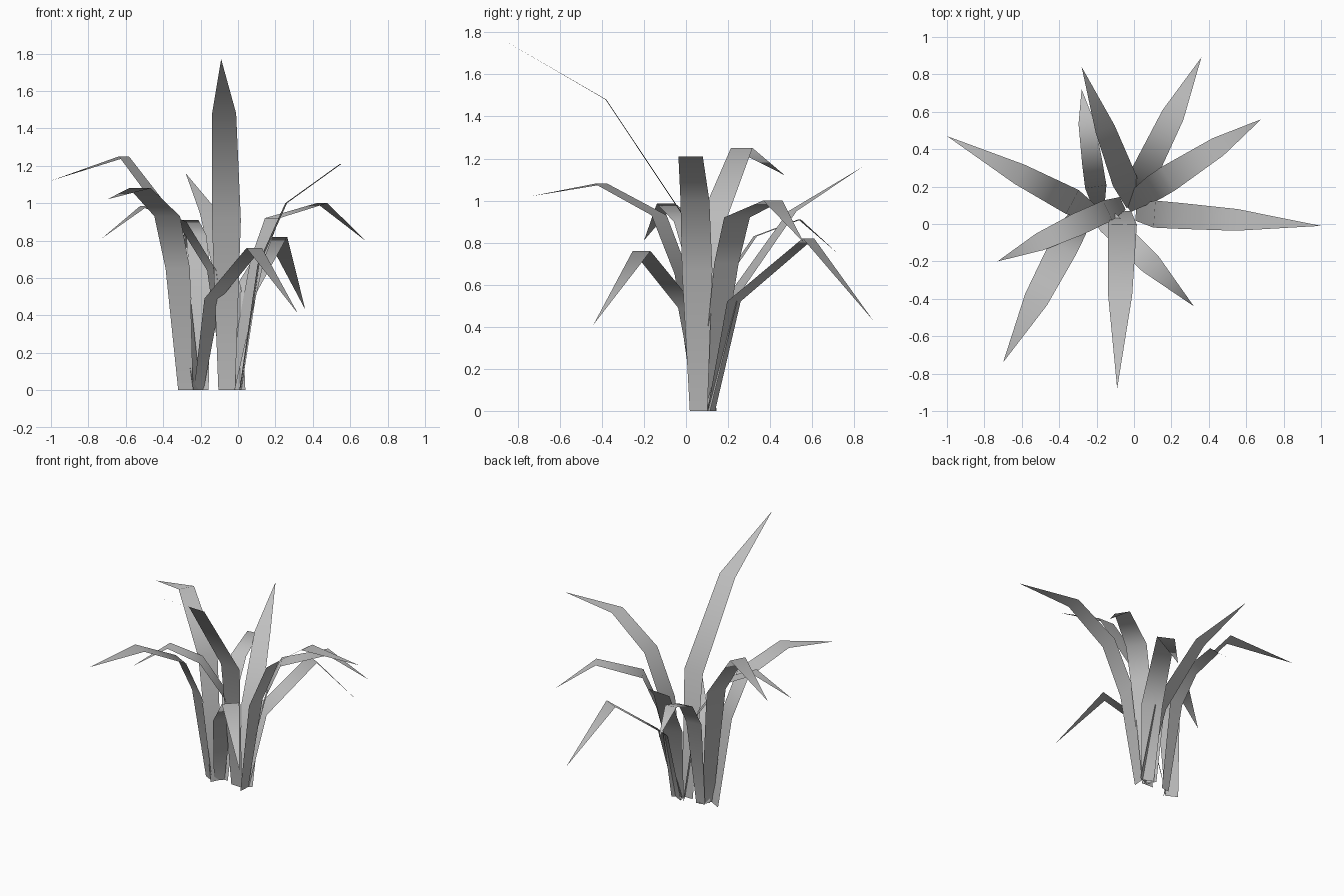
import bpy
from mathutils import Vector

cube = bpy.data.objects.get("Cube")
if cube:
    bpy.data.objects.remove(cube, do_unlink=True)

# Single leaf colour
mat = bpy.data.materials.new("pale_grey")
mat.use_nodes = True
GREY = (0.52, 0.52, 0.52, 1)
mat.diffuse_color = GREY
mat.node_tree.nodes["Principled BSDF"].inputs["Base Color"].default_value = GREY


def leaf(name, base, tip, tip_z, bends, width=0.145):
    """Bent blade: bends are (fraction of plan length, height, share of width)."""
    base, tip = Vector((*base, 0)), Vector((*tip, 0))
    out = (tip - base).normalized()
    side = Vector((-out.y, out.x, 0))
    verts, faces = [], []
    for t, z, share in [(0, 0, 0.58)] + bends:
        mid = base.lerp(tip, t) + Vector((0, 0, z))
        half = side * width * share / 2
        verts += [mid - half, mid + half]
    verts.append(tip + Vector((0, 0, tip_z)))
    for i in range(0, len(verts) - 3, 2):
        faces.append((i, i + 2, i + 3, i + 1))
    n = len(verts)
    faces.append((n - 3, n - 1, n - 2))
    mesh = bpy.data.meshes.new(name)
    mesh.from_pydata(verts, [], faces)
    mesh.materials.append(mat)
    mesh.shade_smooth()
    obj = bpy.data.objects.new(name, mesh)
    bpy.context.collection.objects.link(obj)


# Tall leaf and the front leaves
leaf("tall_front_leaf", (-0.06, 0.07), (-0.09, -0.88), 1.77,
     [(0.075, 0.91, 1), (0.474, 1.48, 0.83)], 0.155)
leaf("front_left_leaf", (-0.21, 0.08), (0.32, -0.44), 0.41,
     [(0.14, 0.49, 1), (0.56, 0.76, 0.95)], 0.125)
leaf("front_right_leaf", (-0.28, 0.06), (-0.70, -0.74), 1.02,
     [(0.1, 0.65, 0.95), (0.235, 0.93, 1), (0.58, 1.08, 0.85)], 0.155)

# Side leaves
leaf("left_leaf", (0.01, 0.06), (1.0, -0.01), 1.21,
     [(0.1, 0.67, 1), (0.25, 1.0, 0.95), (0.545, 1.21, 0.8)])
leaf("right_leaf", (-0.06, 0.11), (-0.73, -0.20), 0.81,
     [(0.12, 0.64, 0.9), (0.36, 0.9, 0.95), (0.66, 0.985, 0.75)], 0.13)
leaf("back_right_leaf", (-0.22, 0.06), (-1.0, 0.47), 1.12,
     [(0.14, 0.88, 1), (0.5, 1.25, 0.8)])

# Back leaves
leaf("back_left_leaf", (-0.04, 0.1), (0.68, 0.56), 0.80,
     [(0.2, 0.7, 0.95), (0.31, 0.92, 1), (0.68, 1.0, 0.75)])
leaf("back_drooping_leaf", (-0.02, 0.12), (0.36, 0.89), 0.43,
     [(0.14, 0.52, 1), (0.6, 0.82, 0.85)])
leaf("back_rising_leaf", (0.0, 0.1), (-0.28, 0.84), 1.16,
     [(0.17, 0.55, 0.95), (0.55, 0.95, 0.75)])
leaf("back_short_leaf", (-0.19, 0.1), (-0.28, 0.72), 0.75,
     [(0.16, 0.64, 1), (0.37, 0.83, 0.95), (0.71, 0.91, 0.75)], 0.115)
